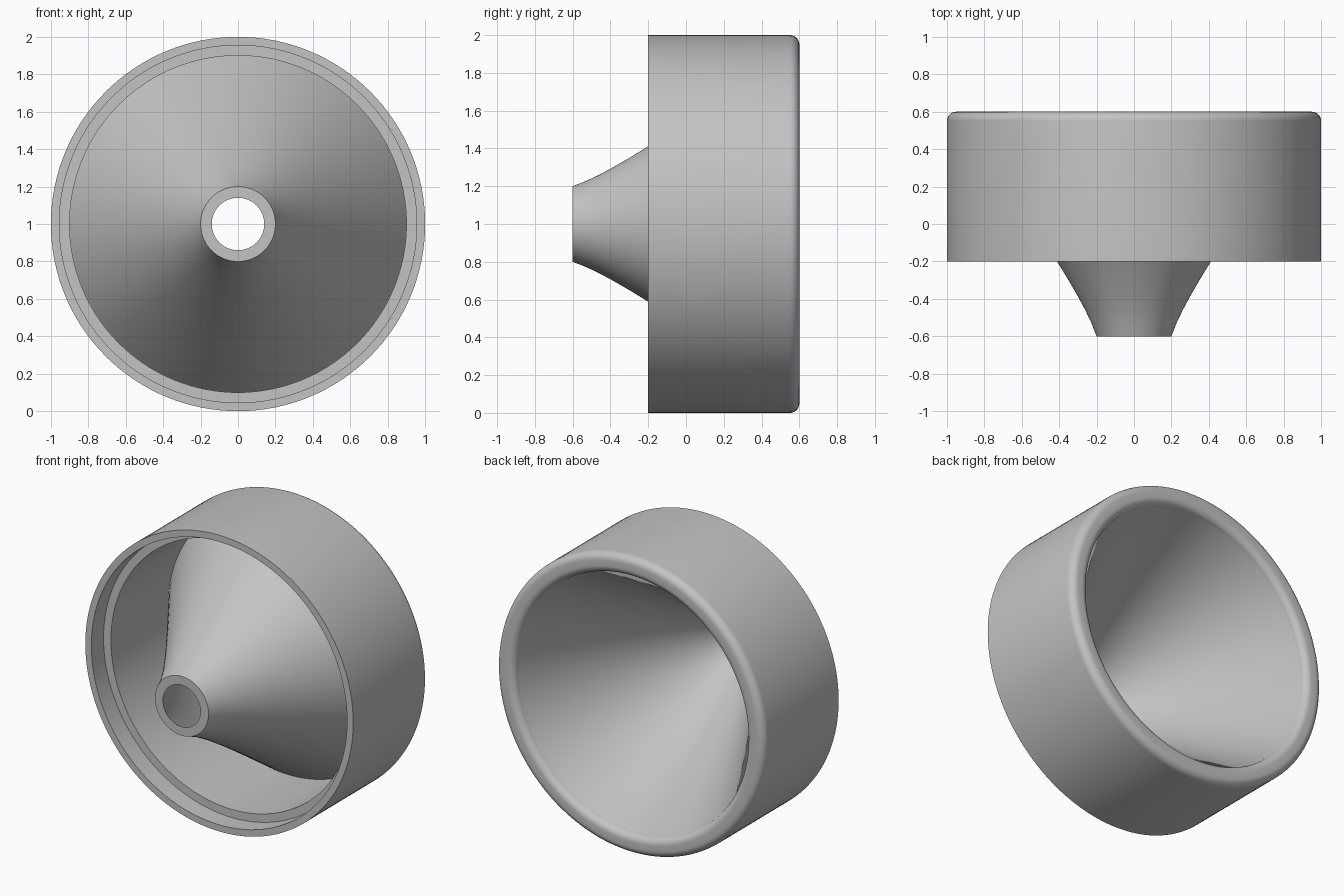
import bpy
import bmesh
from math import sin, cos, pi, radians, hypot

SEGMENTS = 128

cube = bpy.data.objects.get("Cube")
if cube:
    bpy.data.objects.remove(cube, do_unlink=True)

grey = bpy.data.materials.new("plain grey")
grey.use_nodes = True
colour = (0.55, 0.55, 0.55, 1)
grey.diffuse_color = colour
grey.node_tree.nodes["Principled BSDF"].inputs["Base Color"].default_value = colour


def fillet(radius, y, size, start, end, steps=8):
    """Arc of profile points (radius, y) around a corner centre."""
    angles = [radians(start + (end - start) * i / steps) for i in range(steps + 1)]
    return [(radius + size * cos(a), y + size * sin(a)) for a in angles]


def flare(r0, y0, r1, y1, twist, steps=16):
    """Waisted curve swept by a straight line twisted about the axis."""
    points = []
    for i in range(steps + 1):
        t = i / steps
        across = r0 * (1 - t) + r1 * t * cos(radians(twist))
        radius = hypot(across, r1 * t * sin(radians(twist)))
        points.append((radius, y0 + (y1 - y0) * t))
    return points


def revolve(name, profile):
    """Spin a closed profile of (radius, y) about the y axis at z = 1."""
    bm = bmesh.new()
    angles = [2 * pi * i / SEGMENTS for i in range(SEGMENTS)]
    rings = [[bm.verts.new((radius * cos(a), y, 1 + radius * sin(a))) for a in angles]
             for radius, y in profile]
    for a, b in zip(rings, rings[1:] + rings[:1]):
        for i in range(SEGMENTS):
            j = (i + 1) % SEGMENTS
            bm.faces.new((a[i], a[j], b[j], b[i]))
    bmesh.ops.recalc_face_normals(bm, faces=bm.faces)
    mesh = bpy.data.meshes.new(name)
    bm.to_mesh(mesh)
    bm.free()
    mesh.materials.append(grey)
    obj = bpy.data.objects.new(name, mesh)
    bpy.context.collection.objects.link(obj)
    bpy.ops.object.select_all(action="DESELECT")
    obj.select_set(True)
    bpy.context.view_layer.objects.active = obj
    bpy.ops.object.shade_smooth_by_angle(angle=radians(30))


# Drum wall with a stepped front lip, a rounded back rim, a straight
# bowl at the back and a flared funnel skin at the front
front_lip = [(0.9, -0.07), (0.955, -0.07), (0.955, -0.2), (1, -0.2)]
back_rim = fillet(0.95, 0.55, 0.05, 0, 90) + fillet(0.915, 0.55, 0.05, 90, 180)
spout_hole = [(0.14, -0.6)]
funnel_front = flare(0.2, -0.6, 0.9, 0.54, 50)
revolve("funnel_drum", front_lip + back_rim + spout_hole + funnel_front)
